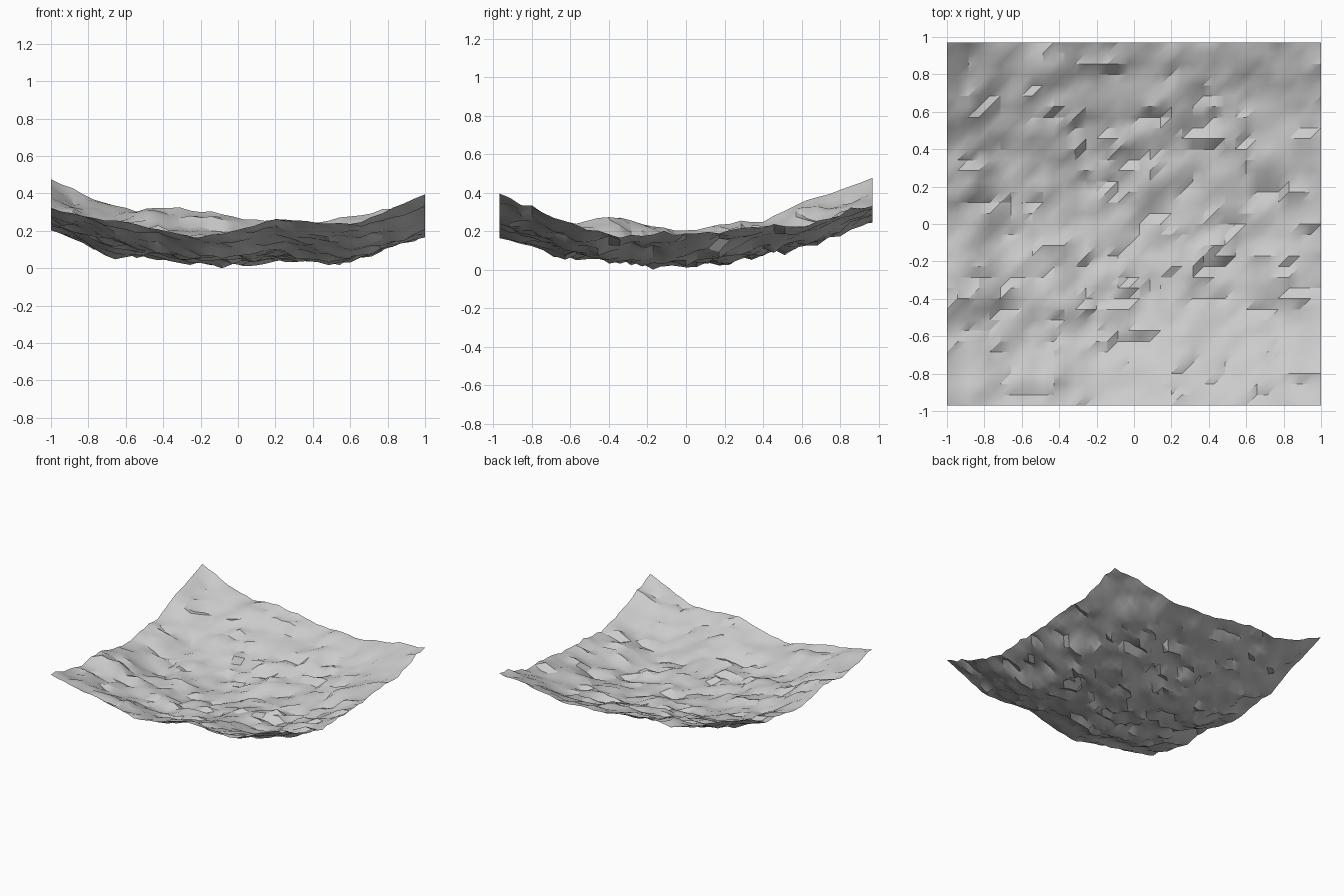
import bpy
import bmesh
import math
import random
from mathutils import Vector, noise

default_cube = bpy.data.objects.get("Cube")
if default_cube:
    bpy.data.objects.remove(default_cube, do_unlink=True)

random.seed(4)
COLUMNS, ROWS = 35, 34
HALF_X, HALF_Y = 1.0, 0.97
SAG = 0.025

# Rim heights, evenly spaced along each side
FRONT = [.32, .28, .22, .20, .17, .20, .25, .24, .24, .31, .39]
BACK = [.47, .38, .33, .32, .29, .27, .26, .25, .26, .30, .33]
LEFT = [.32, .28, .24, .26, .23, .20, .22, .25, .33, .40, .47]
RIGHT = [.39, .31, .23, .17, .18, .18, .19, .21, .23, .27, .33]

# Rock ledges: start x, end x, y of the step
LEDGES = [(-.7, -.3, .36), (-1, -.82, .14), (-.05, .15, .15),
          (.65, 1, .25), (-.35, .2, .80), (.6, 1, .80), (.15, .3, .56),
          (-.2, .1, -.62), (.65, .8, -.42), (-.95, -.75, -.45),
          (-.45, -.25, -.5), (.0, .2, -.34), (.2, .4, -.62),
          (-.1, .1, .36), (-.7, -.4, -.88), (.3, .5, -.22)]


def along(profile, t):
    """Smoothly curved height on a rim profile at t from 0 to 1."""
    last = len(profile) - 1
    i = min(int(t * last), last - 1)
    f = t * last - i
    p, q = profile[i], profile[i + 1]
    before = profile[i - 1] if i > 0 else 2 * p - q
    after = profile[i + 2] if i + 2 <= last else 2 * q - p
    slope_p, slope_q = (q - before) / 2, (after - p) / 2
    bend = f * f * (3 - 2 * f)
    return (p + (q - p) * bend + slope_p * f * (1 - f) ** 2
            - slope_q * f * f * (1 - f))


def basin(u, v):
    """Sagging sheet spanned between the four rims."""
    across = along(FRONT, u) * (1 - v) + along(BACK, u) * v
    along_y = along(LEFT, v) * (1 - u) + along(RIGHT, v) * u
    corners = ((FRONT[0] * (1 - u) + FRONT[-1] * u) * (1 - v)
               + (BACK[0] * (1 - u) + BACK[-1] * u) * v)
    sag = SAG * 16 * u * (1 - u) * v * (1 - v)
    return across + along_y - corners - sag


def roughness(x, y):
    """Broken rock relief: soft lumps, terraces, ledges and grit."""
    lumps = noise.noise(Vector((x * 3, y * 4, 1))) * .015
    broken = noise.noise(Vector((x * 5, y * 12, 5)))
    chips = noise.noise(Vector((x * 8, y * 16, 9))) * .02
    terraces = round(broken * 3) * .012
    steps = 0
    for x0, x1, edge in LEDGES:
        if x0 <= x <= x1 and y >= edge:
            steps += .03 * math.exp((edge - y) * 9)
    return lumps + chips + terraces + steps + random.uniform(-.011, .011)


def build_terrain():
    bm = bmesh.new()
    grid = []
    for j in range(ROWS + 1):
        line = []
        for i in range(COLUMNS + 1):
            u, v = i / COLUMNS, j / ROWS
            x, y = (2 * u - 1) * HALF_X, (2 * v - 1) * HALF_Y
            rim = min(u, 1 - u, v, 1 - v)
            strength = min(1, .6 + rim * 8)
            z = basin(u, v) + roughness(x, y) * strength
            line.append(bm.verts.new((x, y, z)))
        grid.append(line)
    for j in range(ROWS):
        for i in range(COLUMNS):
            a, b = grid[j][i], grid[j][i + 1]
            c, d = grid[j + 1][i + 1], grid[j + 1][i]
            bm.faces.new((a, b, c))
            bm.faces.new((a, c, d))
    # Rest the lowest point on the ground
    low = min(v.co.z for v in bm.verts)
    bmesh.ops.translate(bm, verts=bm.verts, vec=(0, 0, -low))
    mesh = bpy.data.meshes.new("rock_terrain")
    bm.to_mesh(mesh)
    bm.free()
    obj = bpy.data.objects.new("rock_terrain", mesh)
    bpy.context.collection.objects.link(obj)
    return obj


# Grey stone
stone = bpy.data.materials.new("stone_grey")
stone.use_nodes = True
grey = (.6, .6, .6, 1)
stone.diffuse_color = grey
stone.node_tree.nodes["Principled BSDF"].inputs["Base Color"].default_value = grey

terrain = build_terrain()
terrain.data.materials.append(stone)
bpy.ops.object.select_all(action='DESELECT')
terrain.select_set(True)
bpy.context.view_layer.objects.active = terrain
bpy.ops.object.shade_smooth_by_angle(angle=math.radians(30))
